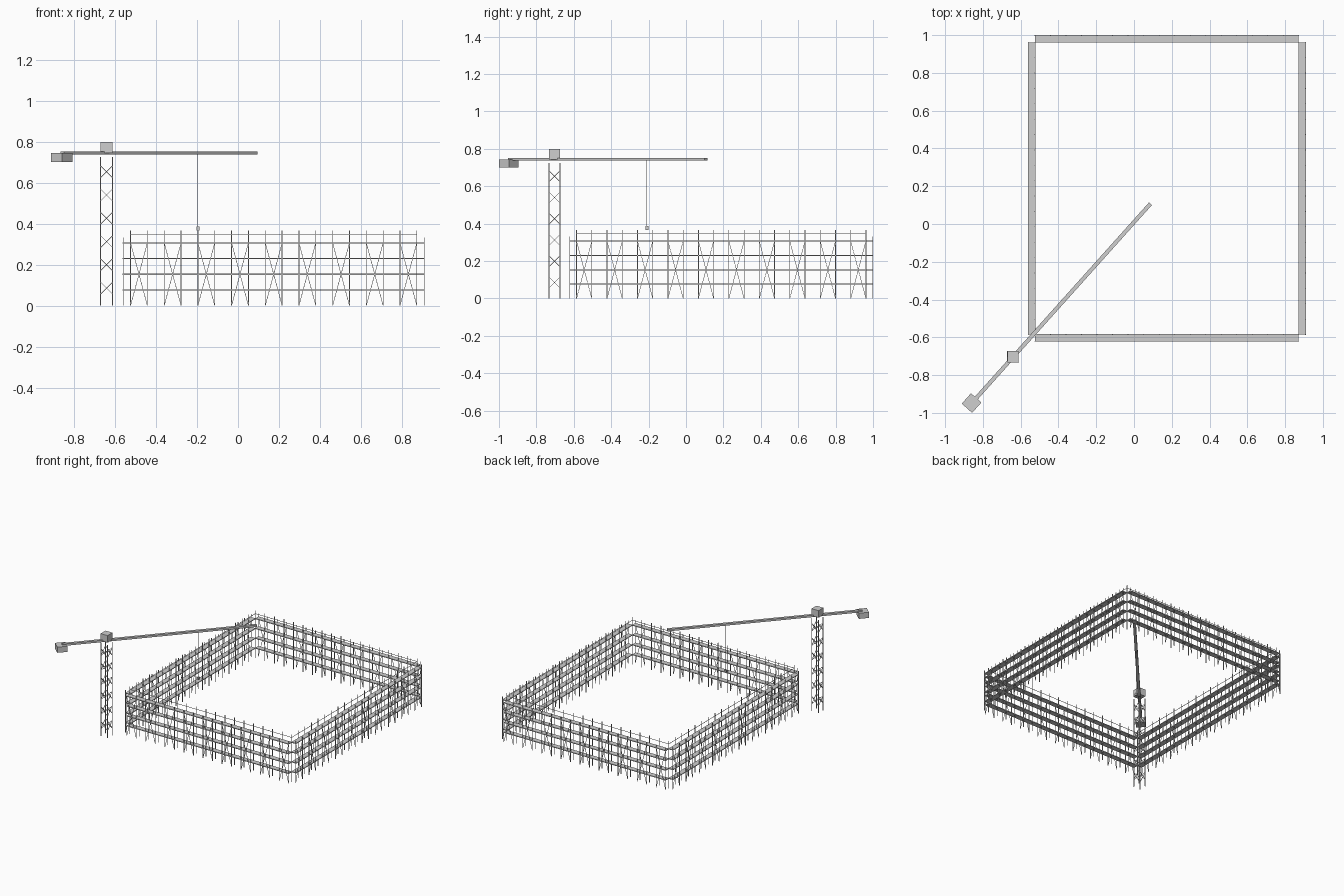
import bpy, bmesh, math
from mathutils import Vector, Matrix

if "Cube" in bpy.data.objects:
    bpy.data.objects.remove(bpy.data.objects["Cube"])

grey = bpy.data.materials.new("steel_grey")
grey.diffuse_color = (0.62, 0.62, 0.62, 1)
grey.use_nodes = True
grey.node_tree.nodes["Principled BSDF"].inputs["Base Color"].default_value = grey.diffuse_color


def bar(bm, a, b, w, h=None, side=None):
    """Square-ended bar from a to b; w is the width along side, h the other way."""
    a, b = Vector(a), Vector(b)
    d = (b - a).normalized()
    if side is None:
        side = (0, 0, 1) if abs(d.z) < 0.7 else (1, 0, 0)
    u = Vector(side)
    u = (u - d * u.dot(d)).normalized()
    v = d.cross(u)
    rot = Matrix((u, v, d)).transposed().to_4x4()
    scale = Matrix.Diagonal((w, h or w, (b - a).length, 1))
    bmesh.ops.create_cube(bm, size=1, matrix=Matrix.Translation((a + b) / 2) @ rot @ scale)


def finish(bm, name):
    bmesh.ops.recalc_face_normals(bm, faces=bm.faces)
    me = bpy.data.meshes.new(name)
    bm.to_mesh(me)
    bm.free()
    me.materials.append(grey)
    ob = bpy.data.objects.new(name, me)
    bpy.context.collection.objects.link(ob)
    return ob


# Scaffold runs around the rectangle
X0, X1, Y0, Y1 = -0.524, 0.872, -0.585, 0.962
DEPTH, POST, THIN = 0.036, 0.0036, 0.0025
DECKS = [0.0765 * k for k in range(1, 5)]
TALL, SHORT, RAIL = 0.367, 0.331, 0.345


def scaffold(name, start, end, out, bays):
    s, e, o = Vector(start), Vector(end), Vector(out) * DEPTH
    up = Vector((0, 0, 1))
    at = lambda i: s.lerp(e, i / bays)

    # upright posts, taller on the inner row
    bm = bmesh.new()
    for i in range(bays + 1):
        bar(bm, at(i), at(i) + up * TALL, POST)
        bar(bm, at(i) + o, at(i) + o + up * SHORT, POST)
    finish(bm, name + "_posts")

    # walking decks, covering both post rows
    bm = bmesh.new()
    for z in DECKS:
        bar(bm, s + o / 2 + up * z, e + o / 2 + up * z, 0.0055, DEPTH + 0.004)
    finish(bm, name + "_decks")

    # guard rail and cross braces on every second bay
    bm = bmesh.new()
    bar(bm, s + up * RAIL, e + up * RAIL, THIN)
    top = up * DECKS[-1]
    for i in range(0, bays, 2):
        bar(bm, at(i) + o, at(i + 1) + o + top, THIN)
        bar(bm, at(i + 1) + o, at(i) + o + top, THIN)
    finish(bm, name + "_braces")


scaffold("front_scaffold", (X0, Y0, 0), (X1, Y0, 0), (0, -1, 0), 17)
scaffold("back_scaffold", (X0, Y1, 0), (X1, Y1, 0), (0, 1, 0), 17)
scaffold("left_scaffold", (X0, Y0, 0), (X0, Y1, 0), (-1, 0, 0), 19)
scaffold("right_scaffold", (X1, Y0, 0), (X1, Y1, 0), (1, 0, 0), 19)

# Crane mast: four legs with crossed lacing on each side
CX, CY, R = -0.641, -0.703, 0.029
corners = [Vector((CX + sx * R, CY + sy * R, 0)) for sx, sy in ((-1, -1), (1, -1), (1, 1), (-1, 1))]
bm = bmesh.new()
for c in corners:
    bar(bm, c, c + Vector((0, 0, 0.725)), 0.005)
for k in range(6):
    lo, hi = (Vector((0, 0, 0.0855 + 0.1135 * k + d)) for d in (-0.029, 0.029))
    for i in range(4):
        a, b = corners[i], corners[(i + 1) % 4]
        bar(bm, a + lo, b + hi, 0.003)
        bar(bm, b + lo, a + hi, 0.003)
finish(bm, "crane_mast")

# Cab on top of the mast
bm = bmesh.new()
bar(bm, (CX, CY, 0.743), (CX, CY, 0.798), 0.06)
finish(bm, "crane_cab")

# Jib and counterweight, turned diagonally over the site
tail, tip = Vector((-0.857, -0.946, 0.744)), Vector((0.087, 0.107, 0.744))
along = (tip - tail).normalized()
bm = bmesh.new()
bar(bm, tail, tip, 0.015, 0.021)
finish(bm, "crane_jib")
bm = bmesh.new()
bar(bm, (-0.86, -0.948, 0.7), (-0.86, -0.948, 0.744), 0.0735, side=along)
finish(bm, "counterweight")

# Hoist cable and hook block
hx, hy = -0.196, -0.209
bm = bmesh.new()
bar(bm, (hx, hy, 0.385), (hx, hy, 0.74), 0.0018)
finish(bm, "hoist_cable")
bm = bmesh.new()
bar(bm, (hx, hy, 0.367), (hx, hy, 0.387), 0.015)
finish(bm, "hook_block")
